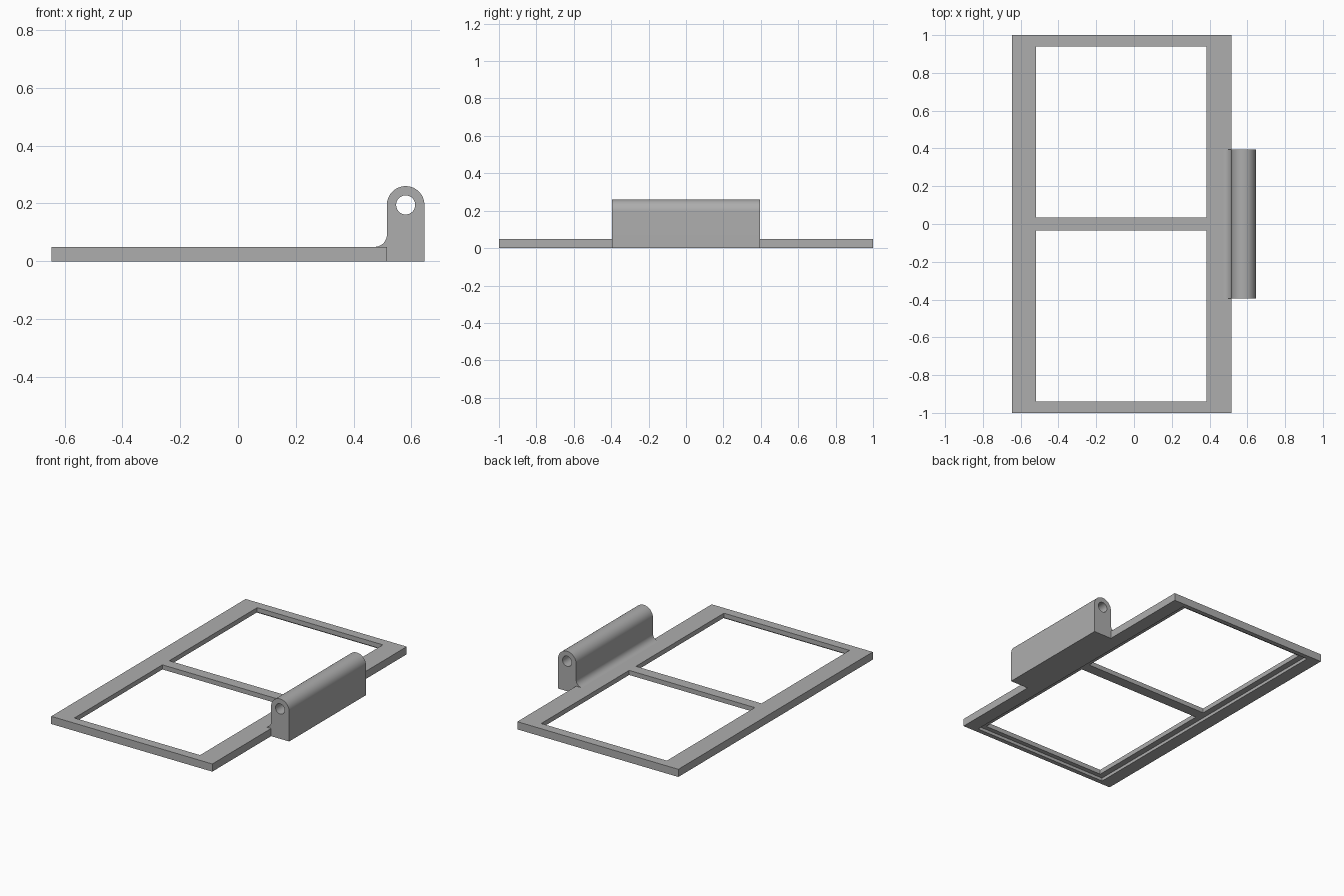
import bpy
import bmesh
import math

if "Cube" in bpy.data.objects:
    bpy.data.objects.remove(bpy.data.objects["Cube"], do_unlink=True)

grey = bpy.data.materials.new("plain grey")
grey.use_nodes = True
colour = (0.42, 0.42, 0.42, 1)
grey.diffuse_color = colour
grey.node_tree.nodes["Principled BSDF"].inputs["Base Color"].default_value = colour


def finish(name, bm):
    bmesh.ops.recalc_face_normals(bm, faces=bm.faces)
    mesh = bpy.data.meshes.new(name)
    bm.to_mesh(mesh)
    bm.free()
    mesh.materials.append(grey)
    obj = bpy.data.objects.new(name, mesh)
    bpy.context.collection.objects.link(obj)
    return obj


def box(name, x0, x1, y0, y1, z0, z1):
    bm = bmesh.new()
    bmesh.ops.create_cube(bm, size=1)
    for v in bm.verts:
        v.co = (x1 if v.co.x > 0 else x0, y1 if v.co.y > 0 else y0, z1 if v.co.z > 0 else z0)
    return finish(name, bm)


def extrude_profile(name, points, y0, y1):
    """Extrude an XZ outline along y."""
    bm = bmesh.new()
    face = bm.faces.new([bm.verts.new((x, y0, z)) for x, z in points])
    result = bmesh.ops.extrude_face_region(bm, geom=[face])
    moved = [g for g in result["geom"] if isinstance(g, bmesh.types.BMVert)]
    bmesh.ops.translate(bm, verts=moved, vec=(0, y1 - y0, 0))
    return finish(name, bm)


def arc(cx, cz, r, start, end, steps):
    angles = [math.radians(start + (end - start) * i / steps) for i in range(steps + 1)]
    return [(cx + r * math.cos(a), cz + r * math.sin(a)) for a in angles]


def cut(target, cutter):
    cutter.hide_render = True
    mod = target.modifiers.new("cut", "BOOLEAN")
    mod.operation = "DIFFERENCE"
    mod.solver = "EXACT"
    mod.object = cutter
    bpy.context.view_layer.objects.active = target
    bpy.ops.object.modifier_apply(modifier=mod.name)
    bpy.data.objects.remove(cutter, do_unlink=True)


# Flat frame with a shallow panel recess underneath and two window openings
LEFT, EDGE, RIGHT = -0.645, 0.515, 0.645
THICK = 0.05
frame = box("frame", LEFT, EDGE, -1, 1, 0, THICK)
cut(frame, box("recess_cutter", -0.56, 0.425, -0.97, 0.97, -0.1, 0.02))
for side in (-1, 1):
    y0, y1 = sorted((side * 0.035, side * 0.94))
    cut(frame, box("window_cutter", -0.52, 0.385, y0, y1, -0.1, 0.2))

# Hinge barrel: upright block with a rounded top, pin hole and inner fillet
HALF, PIVOT, FILLET = 0.395, 0.195, 0.042
pin_x = (EDGE + RIGHT) / 2
outline = [(EDGE, 0), (RIGHT, 0)]
outline += arc(pin_x, PIVOT, RIGHT - pin_x, 0, 180, 32)
outline += arc(EDGE - FILLET, THICK + FILLET, FILLET, 0, -90, 10)
outline += [(EDGE, THICK)]
hinge = extrude_profile("hinge_barrel", outline, -HALF, HALF)
cut(hinge, extrude_profile("pin_cutter", arc(pin_x, PIVOT, 0.033, 0, 348.75, 31), -1, 1))

# Smooth the curved surfaces while keeping edges crisp
bpy.ops.object.select_all(action="DESELECT")
hinge.select_set(True)
bpy.context.view_layer.objects.active = hinge
bpy.ops.object.shade_smooth_by_angle(angle=math.radians(30))
